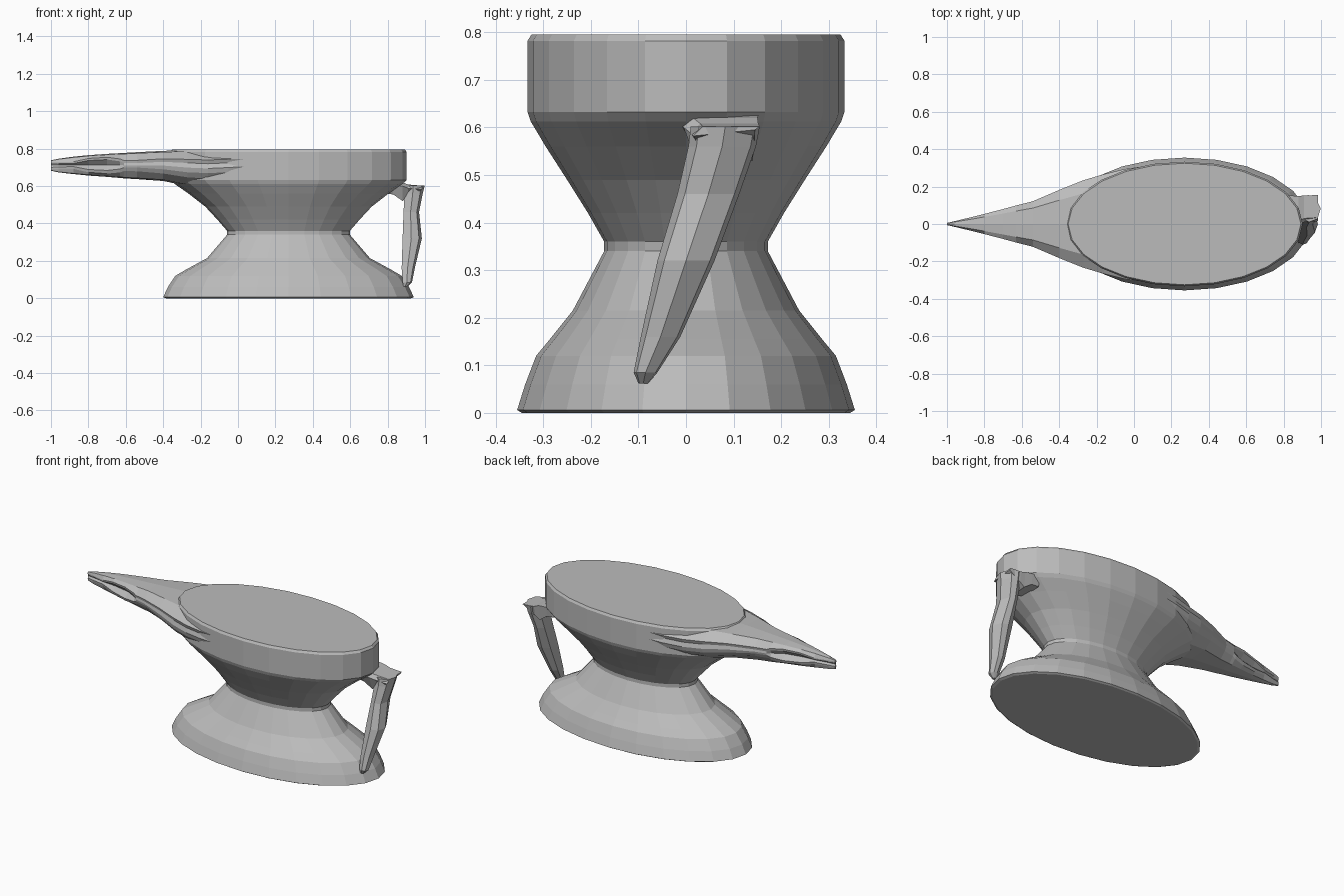
import bpy, bmesh, math

iron = bpy.data.materials.new("iron_grey")
iron.diffuse_color = (0.5, 0.5, 0.5, 1)


def loft(name, rings):
    """Skin a list of equally sized closed rings and cap both ends."""
    bm = bmesh.new()
    loops = [[bm.verts.new(p) for p in ring] for ring in rings]
    n = len(loops[0])
    for a, b in zip(loops, loops[1:]):
        for i in range(n):
            j = (i + 1) % n
            bm.faces.new((a[i], a[j], b[j], b[i]))
    bm.faces.new(loops[0])
    bm.faces.new(loops[-1])
    bmesh.ops.recalc_face_normals(bm, faces=bm.faces)
    mesh = bpy.data.meshes.new(name)
    bm.to_mesh(mesh)
    bm.free()
    mesh.materials.append(iron)
    obj = bpy.data.objects.new(name, mesh)
    bpy.context.collection.objects.link(obj)
    return obj


def ellipse(z, rx, ry, cx=0.27, sides=24):
    return [(cx + rx * math.cos(2 * math.pi * i / sides),
             ry * math.sin(2 * math.pi * i / sides), z) for i in range(sides)]


# Waisted oval body: height, half length, half width
profile = [(0, 0.655, 0.345), (0.006, 0.67, 0.355), (0.06, 0.645, 0.338),
           (0.12, 0.605, 0.315), (0.155, 0.545, 0.286), (0.215, 0.435, 0.238),
           (0.34, 0.328, 0.172), (0.36, 0.328, 0.172), (0.42, 0.38, 0.206),
           (0.49, 0.445, 0.25), (0.56, 0.535, 0.295), (0.612, 0.61, 0.326),
           (0.632, 0.632, 0.333), (0.782, 0.632, 0.333), (0.795, 0.622, 0.325)]
loft("body", [ellipse(*p) for p in profile])


# Tapered horn with a lens-shaped recess and split tip on both sides
def horn_ring(x, w, top, bottom, gap, depth):
    h, mid = top - bottom, (top + bottom) / 2 + 0.002
    half = [(0.7 * w, top - 0.04 * h), (w, mid + gap + 0.1 * h),
            (w * 0.97, mid + gap), (w * depth, mid), (w * 0.97, mid - gap),
            (w * 0.88, mid - gap - 0.14 * h), (0.6 * w, bottom + 0.04 * h)]
    return ([(x, 0, top)] + [(x, y, z) for y, z in half] + [(x, 0, bottom)]
            + [(x, -y, z) for y, z in reversed(half)])


# x, half width, top, bottom, recess half height, recess depth factor
horn = [(-1.0, 0.006, 0.738, 0.682, 0.012, 0.1),
        (-0.96, 0.015, 0.746, 0.673, 0.010, 0.3),
        (-0.88, 0.034, 0.757, 0.664, 0.008, 0.6),
        (-0.80, 0.054, 0.765, 0.656, 0.024, 0.5),
        (-0.70, 0.080, 0.772, 0.649, 0.029, 0.6),
        (-0.63, 0.099, 0.776, 0.643, 0.020, 0.85),
        (-0.61, 0.104, 0.777, 0.641, 0.012, 0.99),
        (-0.54, 0.122, 0.781, 0.637, 0.012, 1.0),
        (-0.40, 0.182, 0.788, 0.627, 0.02, 1.0),
        (-0.27, 0.234, 0.793, 0.600, 0.025, 1.0),
        (-0.16, 0.267, 0.794, 0.590, 0.025, 1.0),
        (-0.05, 0.294, 0.794, 0.600, 0.025, 1.0),
        (0.10, 0.315, 0.792, 0.62, 0.02, 1.0)]
loft("horn", [horn_ring(*s) for s in horn])


# Slanted handle: height, x range, y range
def bar_ring(z, x0, x1, y0, y1):
    dx, dy = x1 - x0, y1 - y0
    shape = [(0, 0.2), (0.45, 0), (0.85, 0.12), (1, 0.5),
             (0.75, 0.92), (0.4, 1), (0, 0.8)]
    return [(x0 + dx * u, y0 + dy * v, z) for u, v in shape]


bar = [(0.062, 0.885, 0.905, -0.10, -0.08), (0.085, 0.88, 0.93, -0.11, -0.06),
       (0.16, 0.875, 0.945, -0.095, -0.012), (0.32, 0.88, 0.983, -0.06, 0.06),
       (0.46, 0.885, 0.968, -0.018, 0.112), (0.56, 0.89, 0.988, 0.005, 0.147),
       (0.602, 0.885, 0.998, 0.01, 0.155)]
loft("handle", [bar_ring(*s) for s in bar])

# Bracket joining the handle to the underside of the rim
bracket = [(0.78, 0.56, 0.625, -0.01, 0.15), (0.83, 0.555, 0.625, -0.012, 0.152),
           (0.88, 0.52, 0.62, -0.005, 0.15), (0.91, 0.54, 0.608, 0.01, 0.152),
           (0.985, 0.585, 0.602, 0.015, 0.155)]
loft("handle_bracket", [[(x, y0, z1 - 0.02), (x, y0 + 0.02, z1), (x, y1, z1),
                         (x, y1 - 0.01, z0 + 0.01), (x, y0 + 0.03, z0)]
                        for x, z0, z1, y0, y1 in bracket])
